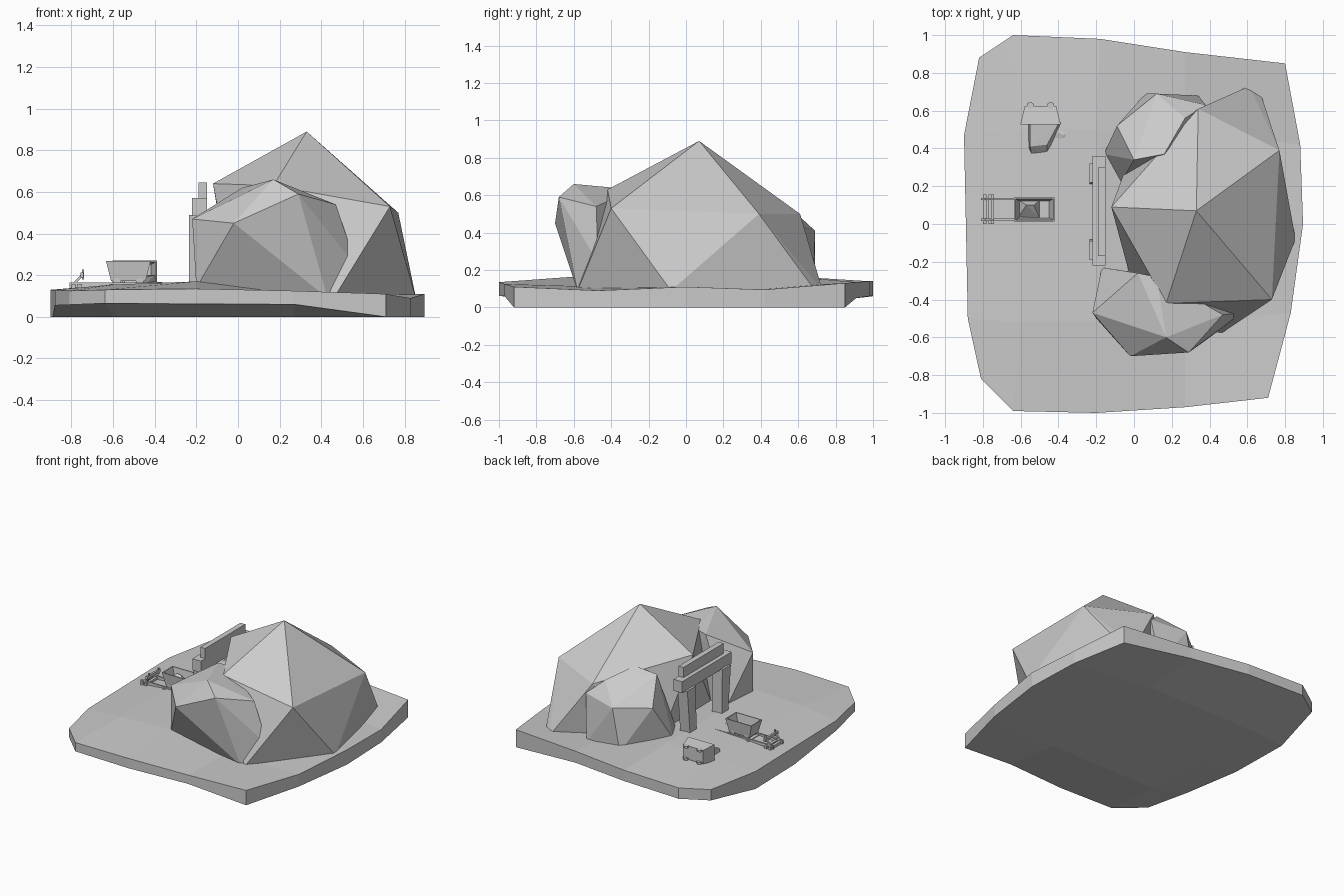
import bpy, bmesh, math
from mathutils import Matrix, Vector

if "Cube" in bpy.data.objects:
    bpy.data.objects.remove(bpy.data.objects["Cube"])


def finish(bm, name, mat=None):
    bmesh.ops.recalc_face_normals(bm, faces=bm.faces[:])
    me = bpy.data.meshes.new(name)
    bm.to_mesh(me)
    bm.free()
    ob = bpy.data.objects.new(name, me)
    bpy.context.collection.objects.link(ob)
    if mat:
        ob.matrix_world = mat
    return ob


def rock(name, pts):
    """Faceted boulder: convex hull of a few corner points."""
    bm = bmesh.new()
    for p in pts:
        bm.verts.new(p)
    r = bmesh.ops.convex_hull(bm, input=bm.verts[:])
    junk = {g for g in r["geom_interior"] if isinstance(g, bmesh.types.BMVert)}
    bmesh.ops.delete(bm, geom=list(junk), context='VERTS')
    return finish(bm, name)


def box(name, lo, hi, mat=None):
    lo, hi = Vector(lo), Vector(hi)
    bm = bmesh.new()
    bmesh.ops.create_cube(bm, size=1, matrix=Matrix.Translation((lo + hi) / 2)
                          @ Matrix.Diagonal((*(hi - lo), 1)))
    return finish(bm, name, mat)


def beam(name, a, b, w):
    """Square bar from a to b."""
    a, b = Vector(a), Vector(b)
    m = Matrix.Translation((a + b) / 2) @ (b - a).to_track_quat('Z', 'Y').to_matrix().to_4x4()
    h = (b - a).length / 2
    return box(name, (-w / 2, -w / 2, -h), (w / 2, w / 2, h), m)


# Ground slab: uneven 5 x 5 grid, rim given counter-clockwise as x, y, top z, bottom z
rim = [(-.81, -.82, .125, .058), (-.64, -.99, .13, .065), (-.2, -1.0, .135, .062),
       (.27, -.97, .125, .06), (.71, -.92, .11, 0), (.83, -.47, .09, 0),
       (.895, 0, .11, 0), (.88, .42, .095, 0), (.80, .85, .13, 0),
       (.27, .91, .135, .05), (-.18, .98, .14, .06), (-.64, 1.0, .14, .06),
       (-.82, .88, .13, .05), (-.90, .47, .13, 0), (-.89, 0, .13, 0), (-.88, -.5, .13, .055)]
ij = ([(i, 0) for i in range(5)] + [(4, j) for j in range(1, 5)]
      + [(i, 4) for i in (3, 2, 1, 0)] + [(0, j) for j in (3, 2, 1)])
grid = dict(zip(ij, rim))
for i, (x, z) in enumerate(((-.6, .155), (-.2, .17), (.27, .112)), 1):
    for j, y in enumerate((-.52, 0, .5), 1):
        grid[i, j] = (x, y, z, 0)
bm = bmesh.new()
top = {k: bm.verts.new((x, y, z)) for k, (x, y, z, b) in grid.items()}
bot = {k: bm.verts.new((x, y, b)) for k, (x, y, z, b) in grid.items()}
for i in range(4):
    for j in range(4):
        q = [(i, j), (i + 1, j), (i + 1, j + 1), (i, j + 1)]
        bm.faces.new([top[k] for k in q])
        bm.faces.new([bot[k] for k in reversed(q)])
for a, b in zip(ij, ij[1:] + ij[:1]):
    bm.faces.new([bot[a], bot[b], top[b], top[a]])
finish(bm, "ground")

# Mountain made of three faceted rocks
rock("main_rock", [(.33, .07, .89), (-.12, .09, .64), (.17, -.42, .63), (.73, -.40, .53),
                   (.77, .39, .50), (.34, .61, .50), (.855, -.08, .09), (.46, -.58, .09),
                   (-.02, -.28, .1), (-.03, .33, .1), (.61, .73, .09), (.67, .69, .09)])
rock("front_rock", [(.17, -.60, .66), (-.22, -.47, .47), (-.02, -.70, .45), (.29, -.68, .59),
                    (.47, -.48, .54), (.02, -.26, .62), (.43, -.58, .09), (-.20, -.50, .14),
                    (.57, -.47, .24), (-.17, -.23, .14), (.12, -.28, .63), (.3, -.3, .1)])
rock("back_rock", [(.16, .37, .59), (.12, .69, .41), (-.09, .52, .40), (.0, .34, .56),
                   (.27, .56, .53), (.38, .63, .43), (-.16, .37, .13), (.06, .69, .1),
                   (.34, .68, .1), (-.07, .22, .14), (.3, .3, .1)])

# Mine portal: leaning posts, lintel and cap beam
for side, y0, y1 in (("left", .25, .27), ("right", -.12, -.14)):
    bm = bmesh.new()
    bmesh.ops.create_cube(bm, size=1)
    for v in bm.verts:
        up = v.co.z > 0
        v.co = (-.195 + v.co.x * .08, (y1 if up else y0) + v.co.y * (.10 if up else .075),
                .49 if up else .15)
    finish(bm, side + "_post")
box("lintel", (-.22, -.22, .485), (-.15, .36, .57))
box("cap_beam", (-.19, -.17, .56), (-.15, .30, .645))

# Track: rails, sleepers and end stop
for n, y in (("left", .132), ("right", .022)):
    box(n + "_rail", (-.81, y - .006, .14), (-.2, y + .006, .166))
    beam(n + "_stop_brace", (-.80, y, .145), (-.745, y, .205), .012)
    beam(n + "_stop_post", (-.745, y, .18), (-.745, y, .228), .01)
for k, x in enumerate((-.79, -.76, -.61, -.43)):
    box(f"sleeper_{k}", (x - .01, .0, .135), (x + .01, .155, .158))
box("stop_bar", (-.757, .0, .19), (-.742, .155, .212))


def cart(name, mat):
    """Hollow tapered tub on four small wheels; origin between rails."""
    bm = bmesh.new()
    loops = [[bm.verts.new((sx * hx, sy * hy, z)) for sx, sy in
              ((-1, -1), (1, -1), (1, 1), (-1, 1))]
             for hx, hy, z in ((.083, .05, .008), (.107, .063, .105),
                               (.1, .056, .105), (.078, .044, .025))]
    for a, b in zip(loops, loops[1:]):
        for k in range(4):
            bm.faces.new((a[k], a[k - 1], b[k - 1], b[k]))
    bm.faces.new(loops[0])
    bm.faces.new(loops[-1])
    finish(bm, name + "_tub", mat)
    bm = bmesh.new()
    for sx in (-1, 1):
        for sy in (-1, 1):
            bmesh.ops.create_cone(
                bm, cap_ends=True, segments=6, radius1=.02, radius2=.02, depth=.014,
                matrix=Matrix.Translation((sx * .055, sy * .045, .005))
                @ Matrix.Rotation(math.pi / 2, 4, 'X'))
    finish(bm, name + "_wheels", mat)


# Upright cart on the track, and one tipped on its side
cart("track_cart", Matrix.Translation((-.527, .077, .163)))
cart("tipped_cart", Matrix.Translation((-.495, .632, .208)) @ Matrix.Rotation(math.pi / 2, 4, 'X'))

# Ore in the cart and spilled on the ground
rock("cart_ore", [(-.61, .04, .19), (-.50, .03, .19), (-.50, .125, .19), (-.61, .125, .19),
                  (-.57, .10, .245), (-.53, .10, .24)])
rock("spilled_ore", [(-.56, .53, .14), (-.56, .40, .14), (-.54, .355, .14), (-.46, .36, .14),
                     (-.38, .54, .14), (-.55, .41, .19), (-.46, .42, .19),
                     (-.55, .53, .20), (-.40, .53, .20)])
rock("ore_scatter", [(-.46, .37, .14), (-.34, .40, .14), (-.31, .47, .14), (-.36, .56, .14),
                     (-.37, .47, .168), (-.44, .5, .17)])
